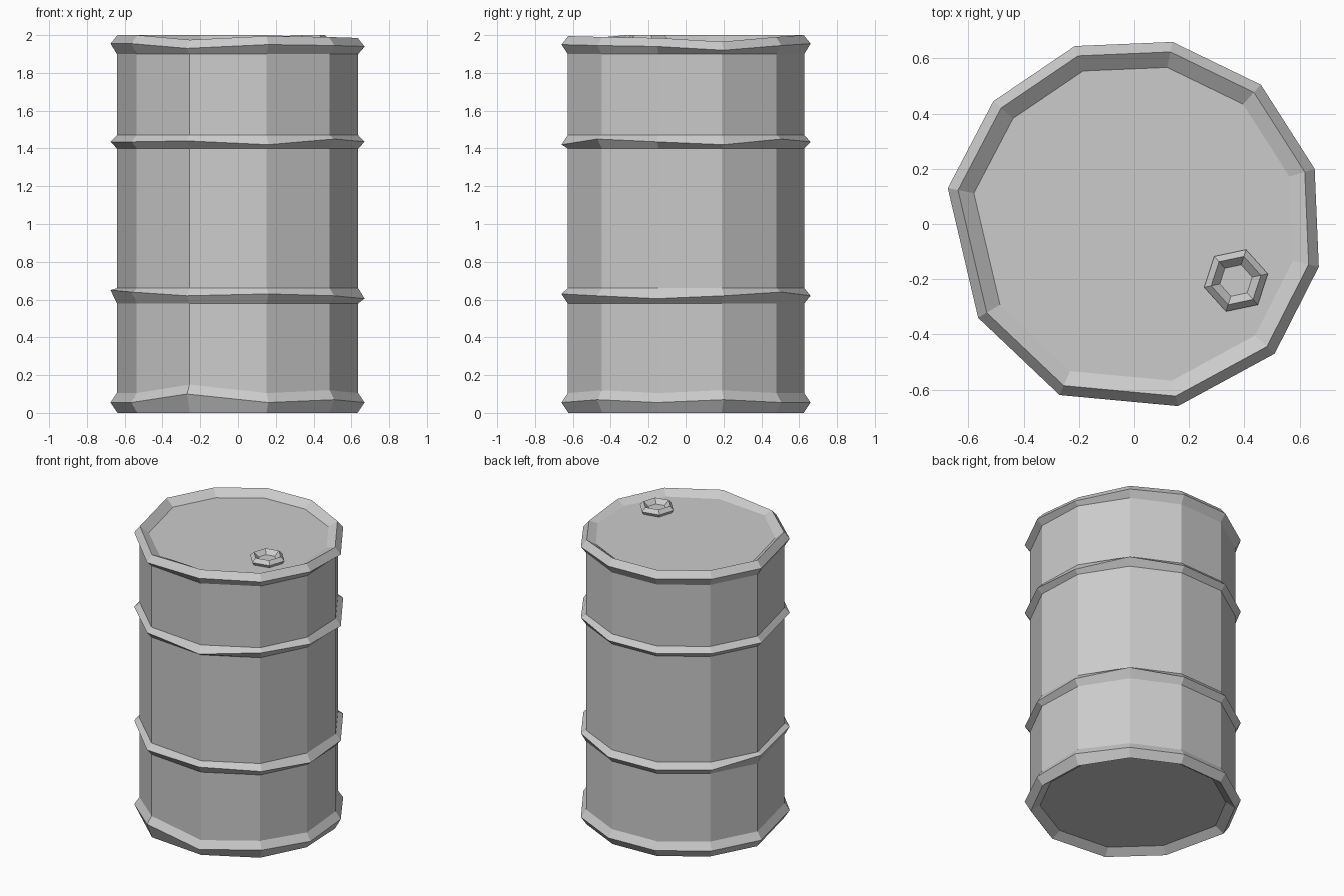
import bpy
from math import cos, sin, radians

default_cube = bpy.data.objects.get("Cube")
if default_cube:
    bpy.data.objects.remove(default_cube, do_unlink=True)

# Single painted metal colour
metal = bpy.data.materials.new("grey metal")
metal.use_nodes = True
grey = (0.6, 0.6, 0.6, 1)
metal.diffuse_color = grey
metal.node_tree.nodes["Principled BSDF"].inputs["Base Color"].default_value = grey


def loft(name, loops):
    """Join equal-length vertex loops, listed from top to bottom, and cap both ends."""
    sides = len(loops[0])
    verts = [point for loop in loops for point in loop]
    faces = [tuple(range(sides)),
             tuple(reversed(range(len(verts) - sides, len(verts))))]
    for row in range(len(loops) - 1):
        upper, lower = row * sides, (row + 1) * sides
        for i in range(sides):
            j = (i + 1) % sides
            faces.append((upper + i, lower + i, lower + j, upper + j))
    mesh = bpy.data.meshes.new(name)
    mesh.from_pydata(verts, [], faces)
    mesh.materials.append(metal)
    mesh.update()
    part = bpy.data.objects.new(name, mesh)
    bpy.context.collection.objects.link(part)
    return part


# Uneven eleven-sided outline, counter-clockwise from the front
outline = [(-.27, -.62), (.16, -.66), (.51, -.47), (.67, -.155), (.655, .2),
           (.46, .505), (.14, .66), (-.215, .645), (-.51, .445),
           (-.675, .13), (-.565, -.34)]

# Hand-dented heights: corner index -> vertical offset
level = {}
top_dents = {0: -.025, 1: -.005, 2: -.01, 3: -.015, 4: -.035, 5: -.01}
upper_dents = {0: .005, 1: -.015, 2: .015, 4: -.015, 5: .015}
lower_dents = {1: .01, 3: -.015, 5: .02, 9: .03, 10: .02}
foot_dents = {0: .045, 2: .015, 4: .015}


def ring(scale, height, dents=level):
    return [(x * scale, y * scale, height + dents.get(i, 0))
            for i, (x, y) in enumerate(outline)]


wall, lip, panel = .95, .945, .86
loft("barrel_body", [
    # Recessed lid and top rim
    ring(panel, 1.955), ring(lip, 2, top_dents),
    ring(1, 1.955, top_dents), ring(wall, 1.9),
    # Upper hoop
    ring(wall, 1.47), ring(1, 1.435, upper_dents), ring(wall, 1.4),
    # Lower hoop
    ring(wall, .66), ring(1, .62, lower_dents), ring(wall, .58),
    # Bottom rim and recessed floor
    ring(wall, .105, foot_dents), ring(1, .055, foot_dents),
    ring(lip, 0), ring(panel, .04),
])


# Hollow hexagonal bung on the lid
def hexagon(radius, height):
    angles = [radians(12 + 60 * i) for i in range(6)]
    return [(.37 + radius * cos(a), -.205 + radius * sin(a), height) for a in angles]


loft("lid_bung", [hexagon(.06, 1.97), hexagon(.092, 2),
                  hexagon(.118, 1.975), hexagon(.1, 1.945)])
